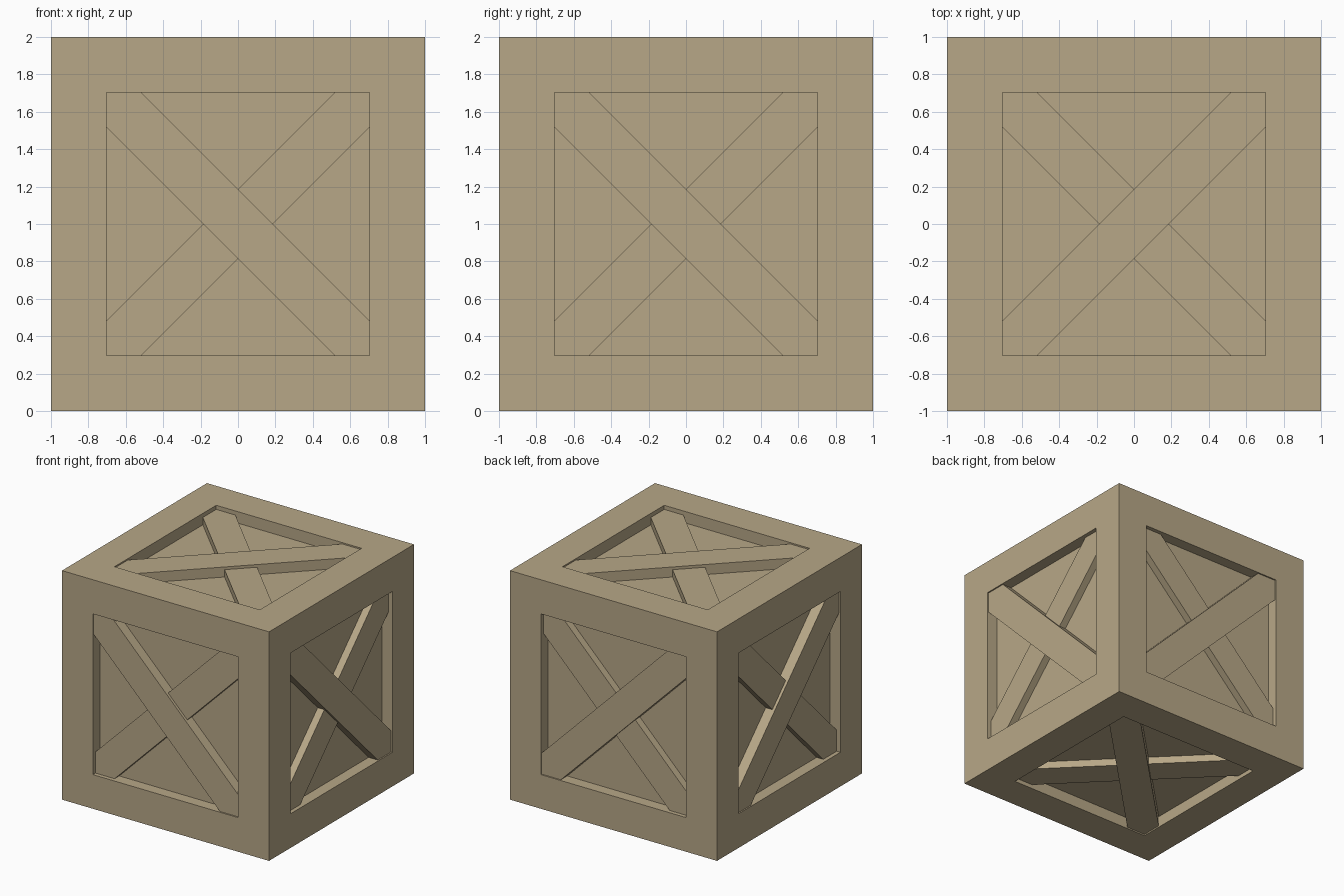
import bpy, bmesh
from mathutils import Vector

if "Cube" in bpy.data.objects:
    bpy.data.objects.remove(bpy.data.objects["Cube"], do_unlink=True)

HALF = 1.0        # half the crate size
OPEN = 0.702      # half the panel opening
PANEL = 0.1       # depth of the recessed panels
CUT = 0.517       # where a brace edge meets the opening
CENTRE = Vector((0, 0, HALF))

wood = bpy.data.materials.new("weathered_wood")
wood.use_nodes = True
colour = (0.475, 0.387, 0.242, 1)
wood.diffuse_color = colour
wood.node_tree.nodes["Principled BSDF"].inputs["Base Color"].default_value = colour


def finish(bm, name):
    bmesh.ops.recalc_face_normals(bm, faces=bm.faces)
    mesh = bpy.data.meshes.new(name)
    bm.to_mesh(mesh)
    bm.free()
    mesh.materials.append(wood)
    obj = bpy.data.objects.new(name, mesh)
    bpy.context.collection.objects.link(obj)


# Crate body: a cube with a straight-walled recess in every side
bm = bmesh.new()
bmesh.ops.create_cube(bm, size=2 * HALF)
sides = list(bm.faces)
bmesh.ops.inset_individual(bm, faces=sides, thickness=HALF - OPEN,
                           use_even_offset=True)
panels = bmesh.ops.extrude_discrete_faces(bm, faces=sides)["faces"]
for face in panels:
    face.normal_update()
    bmesh.ops.translate(bm, verts=face.verts, vec=-PANEL * face.normal)
bmesh.ops.translate(bm, verts=bm.verts, vec=CENTRE)
finish(bm, "crate_frame")


def brace(name, normal, u, v, slope, depth):
    """Diagonal plank with ends trimmed to fit the opening's corners."""
    outline = [(-OPEN, -OPEN), (-CUT, -OPEN), (OPEN, CUT),
               (OPEN, OPEN), (CUT, OPEN), (-OPEN, -CUT)]
    bm = bmesh.new()
    base = normal * (HALF - PANEL) + CENTRE
    verts = [bm.verts.new(base + u * a + v * b * slope) for a, b in outline]
    face = bm.faces.new(verts)
    top = bmesh.ops.extrude_face_region(bm, geom=[face])["geom"]
    top_verts = [e for e in top if isinstance(e, bmesh.types.BMVert)]
    bmesh.ops.translate(bm, verts=top_verts, vec=normal * (PANEL - depth))
    finish(bm, name)


# Crossed braces: an outer plank over a slightly deeper one on each side
X, Y, Z = Vector((1, 0, 0)), Vector((0, 1, 0)), Vector((0, 0, 1))
layout = [("front", -Y, X, Z, -1), ("back", Y, X, Z, -1),
          ("left", X, Y, Z, -1), ("right", -X, Y, Z, -1),
          ("top", Z, X, Y, 1), ("bottom", -Z, X, Y, 1)]
for side, normal, u, v, slope in layout:
    brace(side + "_outer_brace", normal, u, v, slope, 0.012)
    brace(side + "_inner_brace", normal, u, v, -slope, 0.036)
